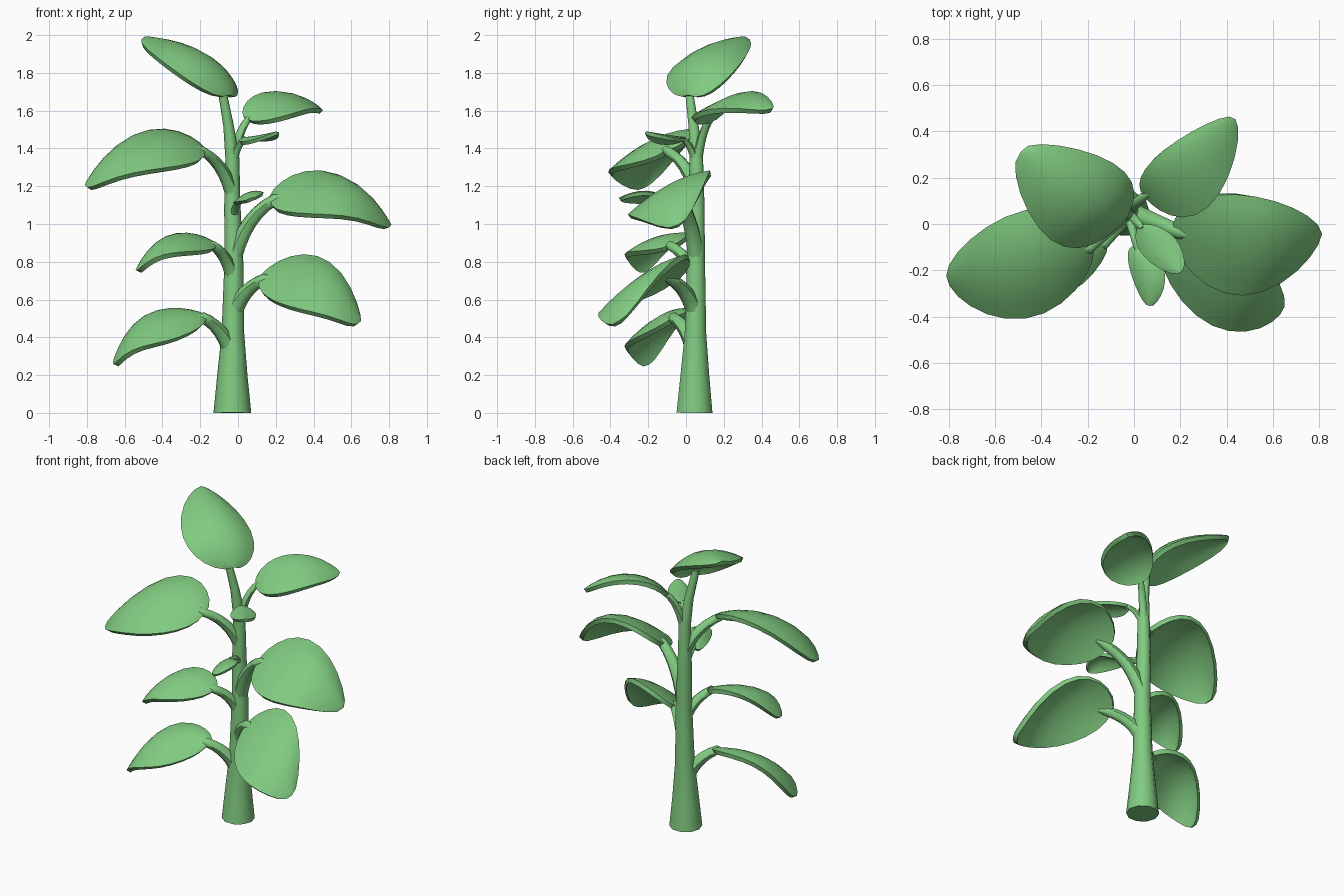
import bpy, bmesh, math
from mathutils import Vector as V

cube = bpy.data.objects.get("Cube")
if cube:
    bpy.data.objects.remove(cube, do_unlink=True)

green = bpy.data.materials.new("leaf_green")
green.use_nodes = True
green.diffuse_color = (0.22, 0.60, 0.22, 1)
green.node_tree.nodes["Principled BSDF"].inputs["Base Color"].default_value = green.diffuse_color


def activate(ob):
    bpy.ops.object.select_all(action='DESELECT')
    ob.select_set(True)
    bpy.context.view_layer.objects.active = ob


def quad(a, b, c, t):
    """Point on a quadratic curve."""
    return a * (1 - t) ** 2 + b * 2 * t * (1 - t) + c * t * t


def tube(name, points, radii, res):
    """Tapered tube along a path, with closed ends."""
    cu = bpy.data.curves.new(name, 'CURVE')
    cu.dimensions = '3D'
    cu.bevel_depth = 1
    cu.bevel_resolution = res
    cu.use_fill_caps = True
    sp = cu.splines.new('POLY')
    sp.points.add(len(points) - 1)
    for p, co, r in zip(sp.points, points, radii):
        p.co = (*co, 1)
        p.radius = r
    ob = bpy.data.objects.new(name, cu)
    bpy.context.collection.objects.link(ob)
    activate(ob)
    bpy.ops.object.convert(target='MESH')
    ob = bpy.context.object
    ob.data.materials.clear()
    ob.data.materials.append(green)
    bpy.ops.object.shade_smooth_by_angle(angle=math.radians(45))


def leaf(name, base, mid, tip, front, back, thick=0.028, lift=0.0, nu=12, nv=8):
    """Domed blade through five guide points, its tip drooping; returns its spine."""
    base, mid, tip, front, back = map(V, (base, mid, tip, front, back))
    ctrl = mid * 2 - (base + tip) / 2
    half = (back - front) / 2
    cup = (back + front) / 2 - mid

    def spine(u):
        return quad(base, ctrl, tip, u) + V((0, 0, lift * 4 * u ** 3 * (1 - u)))

    bm = bmesh.new()
    rows = []
    for i in range(nu + 1):
        u = (1 - math.cos(math.pi * i / nu)) / 2
        s = max(0, math.sin(math.pi * u ** 0.93)) ** 0.57
        row = []
        for j in range(nv + 1):
            v = 2 * j / nv - 1
            row.append(bm.verts.new(spine(u) + (half * v + cup * v * v) * s))
        rows.append(row)
    for a, b in zip(rows, rows[1:]):
        for j in range(nv):
            bm.faces.new((a[j], b[j], b[j + 1], a[j + 1]))
    bmesh.ops.remove_doubles(bm, verts=bm.verts, dist=0.001)
    bmesh.ops.recalc_face_normals(bm, faces=bm.faces)
    me = bpy.data.meshes.new(name)
    bm.to_mesh(me)
    bm.free()
    me.materials.append(green)
    ob = bpy.data.objects.new(name, me)
    bpy.context.collection.objects.link(ob)
    activate(ob)
    sol = ob.modifiers.new("thickness", 'SOLIDIFY')
    sol.thickness = thick
    sol.offset = 0
    bpy.ops.object.modifier_apply(modifier=sol.name)
    bpy.ops.object.shade_smooth_by_angle(angle=math.radians(40))
    return spine


# Main stem, flared at the foot and bending into the top leaf
stem = [V(p) for p in ((-.03, .045, 0), (-.03, .047, .2), (-.027, .05, .42), (-.022, .053, .8),
                       (-.03, .057, 1.1), (-.03, .055, 1.35), (-.05, .04, 1.52), (-.085, .015, 1.71))]
tube("stem", stem, (.1, .08, .06, .05, .043, .037, .028, .022), 3)


def stem_at(z):
    for a, b in zip(stem, stem[1:]):
        if a.z <= z <= b.z:
            return a.lerp(b, (z - a.z) / (b.z - a.z))


# Leaves: base, spine middle, tip, front edge, back edge
leaf("top_leaf", (-.05, .02, 1.68), (-.2, .1, 1.89), (-.49, .31, 1.98),
     (-.36, -.06, 1.82), (-.1, .26, 1.81))

# Leaves on stalks: name, stalk start height, stalk radius, tip droop, guide points
stalked = [
    ("upper_right_leaf", 1.16, .031, .06, (-.18, -.1, 1.38), (-.48, -.17, 1.42), (-.8, -.22, 1.2),
     (-.47, -.4, 1.26), (-.47, .06, 1.47)),
    ("middle_right_leaf", .7, .031, .07, (-.12, -.08, .88), (-.33, -.16, .9), (-.53, -.22, .75),
     (-.33, -.31, .82), (-.32, -.01, .92)),
    ("lower_right_leaf", .3, .037, .11, (-.17, -.06, .5), (-.42, -.14, .47), (-.65, -.2, .26),
     (-.44, -.31, .33), (-.43, .01, .5)),
    ("upper_left_leaf", .82, .037, .08, (.18, -.03, 1.12), (.5, -.08, 1.18), (.8, -.04, .99),
     (.47, -.3, 1.02), (.44, .13, 1.25)),
    ("lower_left_leaf", .52, .038, .07, (.12, -.07, .7), (.4, -.23, .7), (.64, -.35, .48),
     (.34, -.43, .52), (.42, -.03, .8)),
    ("top_left_leaf", 1.3, .022, .05, (.05, .13, 1.55), (.22, .23, 1.65), (.43, .45, 1.6),
     (.32, .08, 1.57), (.13, .32, 1.67)),
    ("small_upper_leaf", 1.3, .018, 0, (.03, -.01, 1.45), (.11, -.1, 1.46), (.2, -.21, 1.48),
     (.05, -.14, 1.43), (.18, -.07, 1.45)),
    ("small_lower_leaf", 1.03, .018, 0, (.01, -.1, 1.12), (.06, -.21, 1.16), (.07, -.35, 1.13),
     (-.01, -.2, 1.11), (.13, -.21, 1.16)),
]
for name, z, r, droop, *guides in stalked:
    spine = leaf(name, *guides, thick=.028 if droop else .02, lift=droop)
    start, end = stem_at(z), spine(0.03)
    bend = start.lerp(end, 0.3)
    bend.z = start.z + (end.z - start.z) * 0.75
    path = [quad(start, bend, end, i / 6) for i in range(7)] + [spine(.12) - V((0, 0, .008))]
    taper = [r * (1.25 - 0.07 * i) for i in range(7)] + [r * 0.3]
    tube(name.replace("leaf", "stalk"), path, taper, 2)
